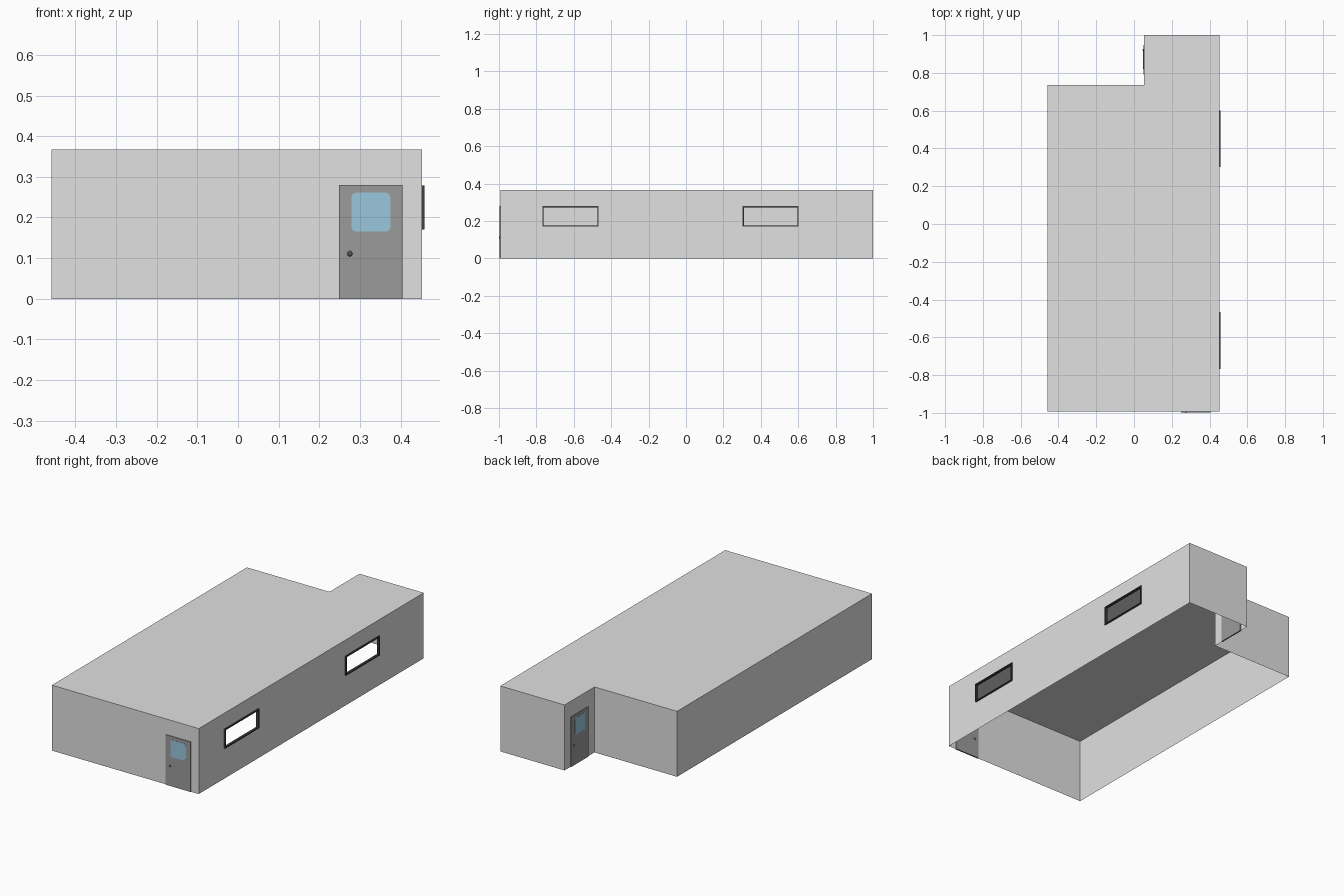
import bpy, bmesh, math
from mathutils import Matrix

if "Cube" in bpy.data.objects:
    bpy.data.objects.remove(bpy.data.objects["Cube"])


def material(name, rgb):
    m = bpy.data.materials.new(name)
    m.diffuse_color = (*rgb, 1)
    m.use_nodes = True
    m.node_tree.nodes["Principled BSDF"].inputs["Base Color"].default_value = m.diffuse_color
    return m


WALL = material("wall light grey", (0.75, 0.75, 0.75))
DOOR = material("door grey", (0.33, 0.33, 0.33))
GLASS = material("glass blue", (0.32, 0.57, 0.73))
FRAME = material("frame charcoal", (0.05, 0.05, 0.05))
KNOB = material("knob dark grey", (0.09, 0.09, 0.09))


def finish(bm, name, mat, loc=(0, 0, 0), turn=0):
    me = bpy.data.meshes.new(name)
    bm.to_mesh(me)
    bm.free()
    me.materials.append(mat)
    ob = bpy.data.objects.new(name, me)
    ob.location = loc
    ob.rotation_euler.z = turn
    bpy.context.collection.objects.link(ob)
    return ob


def add_box(bm, lo, hi):
    mid = [(a + b) / 2 for a, b in zip(lo, hi)]
    size = [b - a for a, b in zip(lo, hi)]
    bmesh.ops.create_cube(bm, size=1, matrix=Matrix.Translation(mid) @ Matrix.Diagonal((*size, 1)))


# Main dimensions
L, R, STEP = -0.459, 0.452, 0.053
F, B, NOTCH = -0.993, 1.0, 0.735
H = 0.367
WINDOWS = [(-0.768, -0.467), (0.303, 0.602)]
WZ = (0.170, 0.279)

# Building shell: thin walls and roof, open underneath
bm = bmesh.new()
plan = [(L, F), (R, F), (R, B), (STEP, B), (STEP, NOTCH), (L, NOTCH)]
bm.faces.new([bm.verts.new((x, y, H)) for x, y in plan])
for i, (a, b) in enumerate(zip(plan, plan[1:] + plan[:1])):
    if i == 1:
        continue  # right wall is built below, with window openings
    bm.faces.new([bm.verts.new(c) for c in ((*a, 0), (*b, 0), (*b, H), (*a, H))])
ys = [F, *WINDOWS[0], *WINDOWS[1], B]
zs = [0, *WZ, H]
for i in range(5):
    for j in range(3):
        if j == 1 and i in (1, 3):
            continue  # window opening
        y0, y1, z0, z1 = ys[i], ys[i + 1], zs[j], zs[j + 1]
        bm.faces.new([bm.verts.new((R, y, z)) for y, z in ((y0, z0), (y1, z0), (y1, z1), (y0, z1))])
bmesh.ops.remove_doubles(bm, verts=bm.verts[:], dist=1e-5)
finish(bm, "building_shell", WALL)

# Window frames
T = 0.007
for n, (y0, y1) in enumerate(WINDOWS):
    bm = bmesh.new()
    x0, x1 = R - 0.007, R + 0.007
    for z in (WZ[0], WZ[1] - T):
        add_box(bm, (x0, y0, z), (x1, y1, z + T))
    for y in (y0, y1 - T):
        add_box(bm, (x0, y, WZ[0] + T), (x1, y + T, WZ[1] - T))
    finish(bm, f"window_frame_{n + 1}", FRAME)


# Door: slab, rounded glass pane and knob, showing on both sides of the wall
def door(name, loc, turn):
    bm = bmesh.new()
    add_box(bm, (0, -0.004, 0), (0.155, 0.004, 0.28))
    finish(bm, name, DOOR, loc, turn)

    bm = bmesh.new()
    r = 0.012
    corners = [(0.126 - r, 0.261 - r), (0.030 + r, 0.261 - r), (0.030 + r, 0.165 + r), (0.126 - r, 0.165 + r)]
    ring = []
    for k, (cx, cz) in enumerate(corners):
        for s in range(5):
            a = math.radians(90 * k + 22.5 * s)
            ring.append(bm.verts.new((cx + r * math.cos(a), -0.005, cz + r * math.sin(a))))
    face = bm.faces.new(ring)
    out = bmesh.ops.extrude_face_region(bm, geom=[face], use_keep_orig=True)
    for v in out["geom"]:
        if isinstance(v, bmesh.types.BMVert):
            v.co.y = 0.005
    bmesh.ops.recalc_face_normals(bm, faces=bm.faces[:])
    finish(bm, name + "_glass", GLASS, loc, turn)

    bm = bmesh.new()
    place = Matrix.Translation((0.026, 0, 0.111)) @ Matrix.Diagonal((0.008, 0.007, 0.008, 1))
    bmesh.ops.create_uvsphere(bm, u_segments=16, v_segments=10, radius=1, matrix=place)
    for f in bm.faces:
        f.smooth = True
    finish(bm, name + "_knob", KNOB, loc, turn)


door("front_door", (0.249, F, 0), 0)
door("side_door", (STEP, 0.947, 0), -math.pi / 2)
